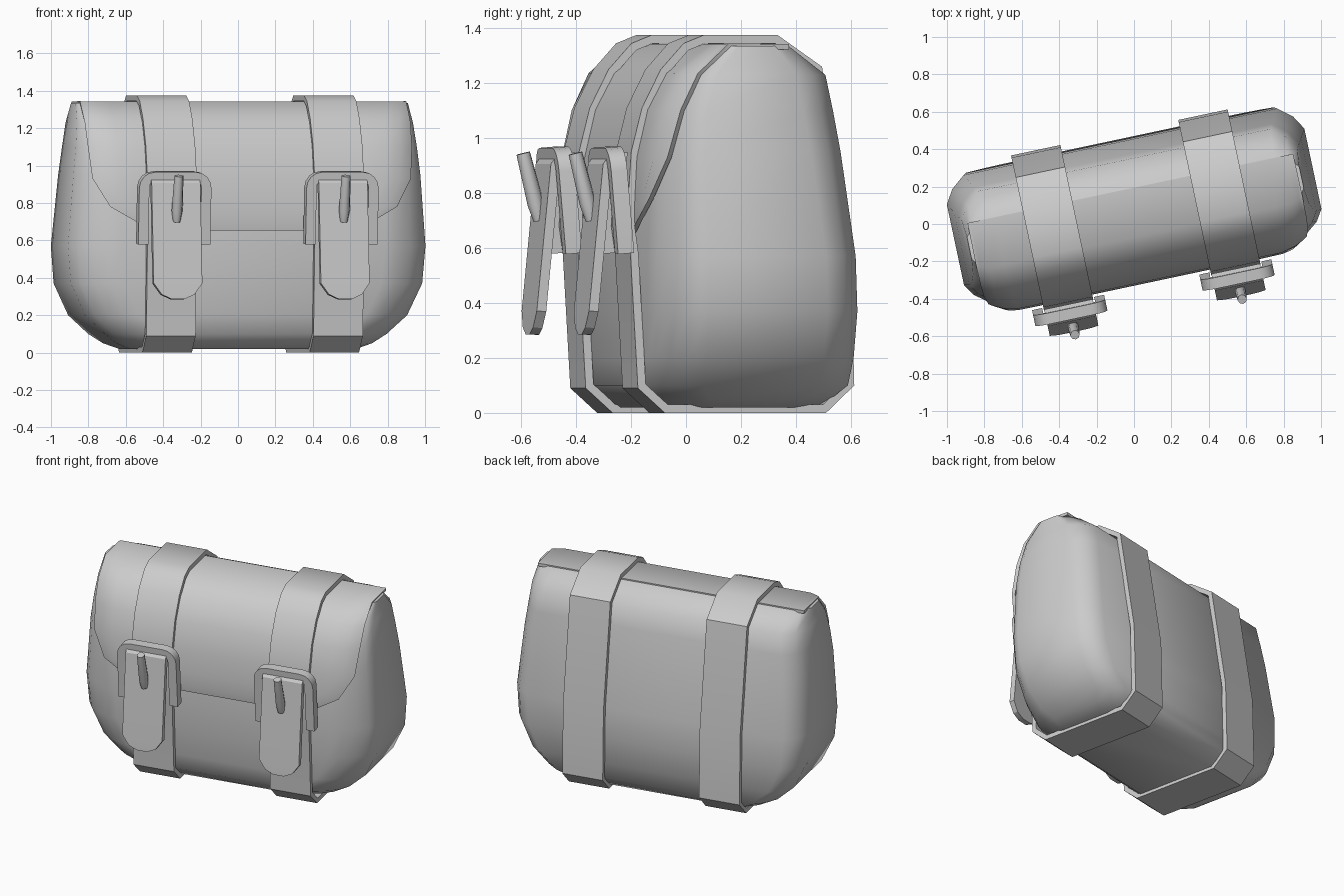
import bpy
import math
from mathutils import Matrix

if "Cube" in bpy.data.objects:
    bpy.data.objects.remove(bpy.data.objects["Cube"])

# The bag is modelled along its own axes, then turned 12 degrees
PLACE = Matrix.Rotation(math.radians(12), 4, 'Z') @ Matrix.Translation((0.02, 0, 0))


def add_object(name, verts, faces, thick=0, offset=0, angle=30):
    me = bpy.data.meshes.new(name)
    me.from_pydata(verts, [], faces)
    me.update()
    ob = bpy.data.objects.new(name, me)
    bpy.context.collection.objects.link(ob)
    ob.matrix_world = PLACE
    if thick:
        mod = ob.modifiers.new("thickness", 'SOLIDIFY')
        mod.thickness, mod.offset, mod.use_even_offset = thick, offset, True
    bpy.ops.object.select_all(action='DESELECT')
    bpy.context.view_layer.objects.active = ob
    ob.select_set(True)
    if thick:
        bpy.ops.object.modifier_apply(modifier="thickness")
    bpy.ops.object.shade_smooth_by_angle(angle=math.radians(angle))
    return ob


def grid(rows, closed=False):
    """Quads joining consecutive rows of equal length."""
    n = len(rows[0])
    verts = [p for r in rows for p in r]
    faces = []
    for i in range(len(rows) - (0 if closed else 1)):
        a, b = i * n, ((i + 1) % len(rows)) * n
        for j in range(n - 1):
            faces.append((a + j, b + j, b + j + 1, a + j + 1))
    return verts, faces


# Body sections: height, half length, front y, back y, front corner width and depth
SECTIONS = [(0.02, 0.62, -0.18, 0.37, 0.20, 0.15), (0.05, 0.70, -0.22, 0.41, 0.22, 0.16),
            (0.10, 0.77, -0.275, 0.46, 0.24, 0.17), (0.20, 0.88, -0.285, 0.458, 0.26, 0.17),
            (0.37, 0.96, -0.295, 0.455, 0.26, 0.17), (0.57, 0.977, -0.30, 0.445, 0.26, 0.17),
            (0.95, 0.948, -0.285, 0.395, 0.22, 0.15), (1.10, 0.932, -0.25, 0.37, 0.18, 0.13),
            (1.23, 0.918, -0.185, 0.345, 0.14, 0.10), (1.335, 0.908, -0.06, 0.21, 0.09, 0.06)]
POWER = 1.5  # squareness of the front corners


def section(z):
    for a, b in zip(SECTIONS, SECTIONS[1:]):
        if z <= b[0]:
            t = (z - a[0]) / (b[0] - a[0])
            return [p + (q - p) * t for p, q in zip(a, b)]


def front_y(x, L, f, cx, cy):
    d = min(1, max(0, (abs(x) - (L - cx)) / cx))
    return f + cy - cy * (1 - d ** POWER) ** (1 / POWER)


# Body: sections with rounded front and chamfered back corners, lofted upwards
verts, faces = [], []
for z, L, f, b, cx, cy in SECTIONS:
    by = min(0.135, 0.35 * (b - f))
    half = [(x, front_y(x, L, f, cx, cy)) for x in
            [L - cx * (1 - d) for d in (0, 0.3, 0.6, 0.85, 1)]]
    half += [(L, b - by), (L - 0.045, b - by * 0.45), (L - 0.12, b)]
    verts += [(x, y, z) for x, y in half] + [(-x, y, z) for x, y in reversed(half)]
n = 16
for i in range(len(SECTIONS) - 1):
    for j in range(n):
        k = (j + 1) % n
        faces.append((i * n + j, i * n + k, (i + 1) * n + k, (i + 1) * n + j))
faces.append(tuple(reversed(range(n))))
faces.append(tuple(range(len(verts) - n, len(verts))))
add_object("bag_body", verts, faces, angle=50)

# Flap: follows the front of the body with rounded lower corners
rows = []
for z, w, gap in ((0.655, 0.50, 0.01), (0.70, 0.64, 0.018), (0.78, 0.78, 0.02),
                  (0.93, 0.865, 0.018), (1.10, 0.88, 0.014), (1.23, 0.885, 0.01),
                  (1.333, 0.89, 0.004)):
    _, L, f, b, cx, cy = section(z)
    xs = [w * math.sin(math.radians(-90 + j * 11.25)) for j in range(17)]
    rows.append([(x, front_y(x, L, f, cx, cy) - gap, z) for x in xs])
rows.append([(p[0], 0.19, 1.333) for p in rows[-1]])
add_object("flap", *grid(rows), thick=0.02, angle=60)

# Strap loop outline (y, z), counter-clockwise seen from the right
STRAP = [(-0.31, 0.09), (-0.21, 0), (0.39, 0), (0.495, 0.10), (0.483, 0.57),
         (0.375, 1.26), (0.21, 1.375), (-0.065, 1.375), (-0.14, 1.345),
         (-0.225, 1.25), (-0.295, 1.11), (-0.335, 0.95), (-0.352, 0.68), (-0.338, 0.58)]

for side, cx in (("left", -0.452), ("right", 0.462)):
    add_object(side + "_strap",
               *grid([[(cx - 0.135, y, z), (cx + 0.135, y, z)] for y, z in STRAP], True),
               thick=0.03, offset=-1, angle=35)

    # Buckle frame: upside-down U with rounded top, leaning forward
    def u_path(w, top, r):
        pts = [(-w, 0.58)]
        for s, a0 in ((-1, 180), (1, 90)):
            for k in range(5):
                a = math.radians(a0 - k * 22.5)
                pts.append((s * (w - r) + r * math.cos(a), top - r + r * math.sin(a)))
        return pts + [(w, 0.58)]

    rows = [[(cx + x, -0.367 - 0.085 * (z - 0.58), z) for x, z in pair]
            for pair in zip(u_path(0.197, 0.967, 0.085), u_path(0.142, 0.925, 0.04))]
    add_object(side + "_buckle_frame", *grid(rows), thick=0.06)

    # Strap tongue hanging through the frame
    tongue = [(0.93, -0.35, 0.133), (0.937, -0.395, 0.133), (0.90, -0.422, 0.133),
              (0.37, -0.474, 0.133), (0.31, -0.479, 0.09), (0.285, -0.48, 0.035)]
    add_object(side + "_tongue",
               *grid([[(cx - w, y, z), (cx + w, y, z)] for z, y, w in tongue]), thick=0.035)

    # Buckle prong
    v, n = [], 8
    for y, z, r in ((-0.455, 0.70, 0.02), (-0.467, 0.76, 0.03), (-0.514, 0.945, 0.025)):
        for k in range(n):
            a = 2 * math.pi * k / n
            v.append((cx + r * math.cos(a), y + r * math.sin(a), z + 0.25 * r * math.sin(a)))
    f = [(i * n + k, i * n + (k + 1) % n, (i + 1) * n + (k + 1) % n, (i + 1) * n + k)
         for i in range(2) for k in range(n)]
    add_object(side + "_prong", v, f + [tuple(reversed(range(n))), tuple(range(2 * n, 3 * n))], angle=50)
